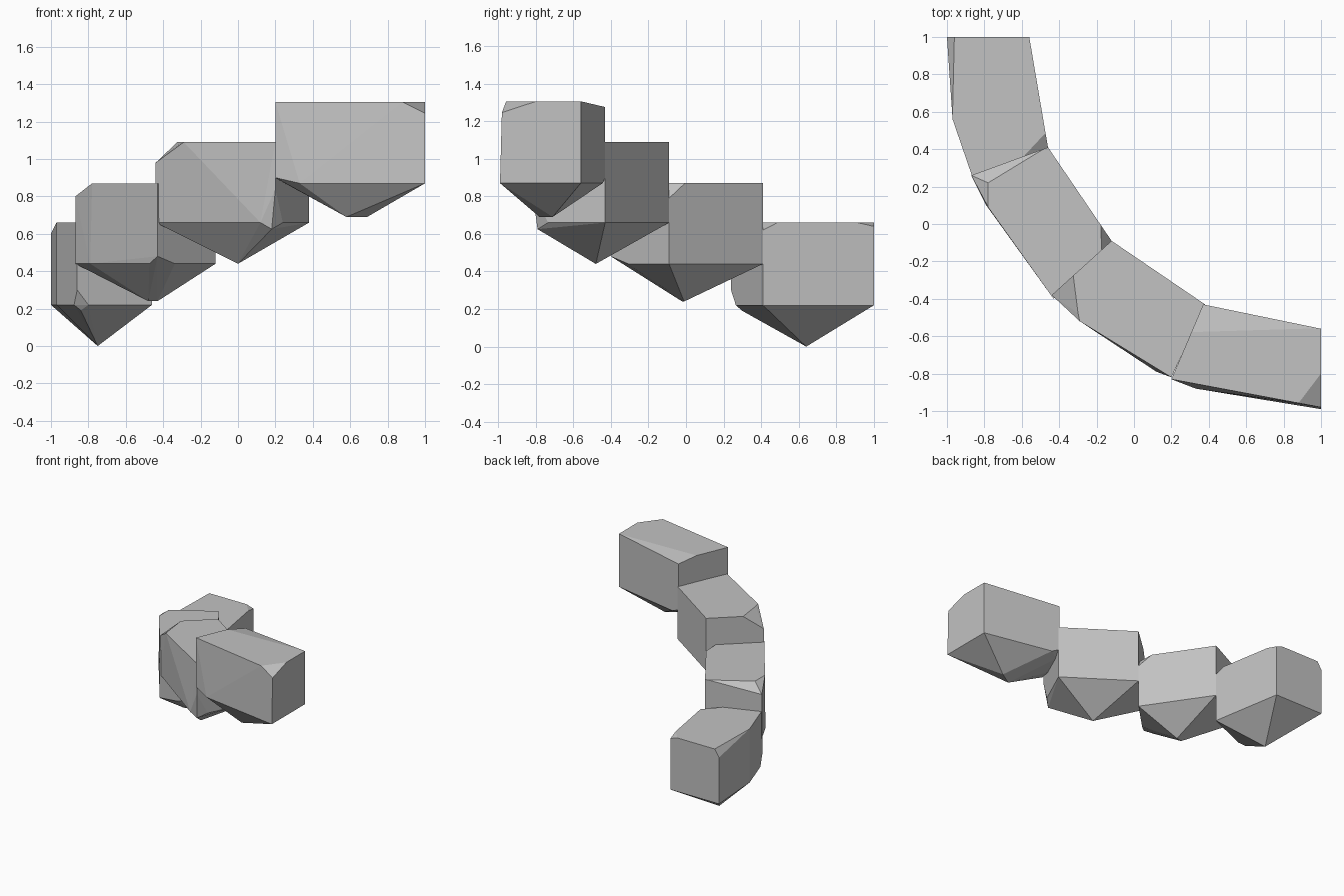
import bpy
import bmesh
from mathutils import Vector

cube = bpy.data.objects.get("Cube")
if cube:
    bpy.data.objects.remove(cube, do_unlink=True)

# Single stone colour
stone = bpy.data.materials.new("grey_stone")
stone.use_nodes = True
grey = (0.54, 0.54, 0.54, 1)
stone.diffuse_color = grey
shader = next(n for n in stone.node_tree.nodes if n.type == 'BSDF_PRINCIPLED')
shader.inputs["Base Color"].default_value = grey
shader.inputs["Roughness"].default_value = 0.9


def chipped_ring(footprint, height, chips, inward):
    """Corners of a level outline; a chipped corner becomes three points:
    one along each neighbouring edge and one shifted along the vertical edge."""
    corners = [Vector((x, y, height)) for x, y in footprint]
    points = []
    for i, corner in enumerate(corners):
        if i not in chips:
            points.append(corner)
            continue
        to_previous, to_next, depth = chips[i]
        points.append(corner.lerp(corners[i - 1], to_previous))
        points.append(corner.lerp(corners[(i + 1) % len(corners)], to_next))
        points.append(corner + Vector((0, 0, inward * depth)))
    return points


def stone_block(name, footprint, top, rim, top_chips, rim_chips, extras):
    """Convex faceted block: flat top, upright sides and a pointed underside."""
    points = chipped_ring(footprint, top, top_chips, -1)
    points += chipped_ring(footprint, rim, rim_chips, 1)
    points += [Vector(p) for p in extras]
    bm = bmesh.new()
    for p in points:
        bm.verts.new(p)
    hull = bmesh.ops.convex_hull(bm, input=bm.verts[:])
    unused = {g for g in hull["geom_interior"] + hull["geom_unused"]
              if isinstance(g, bmesh.types.BMVert)}
    bmesh.ops.delete(bm, geom=list(unused), context='VERTS')
    bmesh.ops.dissolve_limit(bm, angle_limit=0.02, verts=bm.verts[:], edges=bm.edges[:])
    bmesh.ops.recalc_face_normals(bm, faces=bm.faces[:])
    mesh = bpy.data.meshes.new(name)
    bm.to_mesh(mesh)
    bm.free()
    mesh.materials.append(stone)
    block = bpy.data.objects.new(name, mesh)
    bpy.context.collection.objects.link(block)
    return block


# Highest step, at the front left end
stone_block(
    "top_step",
    footprint=[(0.2, -0.83), (1, -0.98), (1, -0.56), (0.37, -0.43)],
    top=1.305, rim=0.87,
    top_chips={1: (0.15, 0.43, 0.06), 3: (0.98, 0.37, 0.03)},
    rim_chips={0: (0.3, 0.2, 0.03), 3: (0.1, 0.2, 0.03)},
    extras=[(0.33, -0.88, 0.87), (1, -0.99, 0.87),
            (0.58, -0.78, 0.69), (0.69, -0.71, 0.69)])

# Second step
stone_block(
    "upper_middle_step",
    footprint=[(-0.44, -0.38), (0.2, -0.82), (0.38, -0.43), (-0.12, -0.09)],
    top=1.09, rim=0.66,
    top_chips={0: (0.36, 0.22, 0.11)},
    rim_chips={1: (0.12, 0.22, 0.18)},
    extras=[(-0.29, -0.52, 1.09), (0.12, -0.79, 0.66),
            (0.18, -0.79, 0.625), (0, -0.48, 0.44)])

# Third step
stone_block(
    "lower_middle_step",
    footprint=[(-0.43, -0.4), (-0.12, -0.09), (-0.46, 0.41), (-0.87, 0.26)],
    top=0.87, rim=0.44,
    top_chips={1: (0.17, 0.17, 0.08), 3: (0.95, 0.22, 0.07)},
    rim_chips={0: (0.1, 0.3, 0.04)},
    extras=[(-0.78, 0.22, 0.87), (-0.78, 0.09, 0.87), (-0.79, 0.1, 0.44),
            (-0.48, -0.02, 0.24), (-0.43, -0.01, 0.24)])

# Lowest step, at the back right end
stone_block(
    "bottom_step",
    footprint=[(-0.86, 0.24), (-0.46, 0.41), (-0.56, 1), (-1, 1), (-0.97, 0.56)],
    top=0.66, rim=0.22,
    top_chips={1: (0.35, 0.13, 0.04), 2: (0.15, 0.14, 0.02), 3: (0.09, 0.98, 0.06)},
    rim_chips={0: (0.15, 0.15, 0.08)},
    extras=[(-0.84, 0.3, 0.19), (-0.75, 0.64, 0)])
